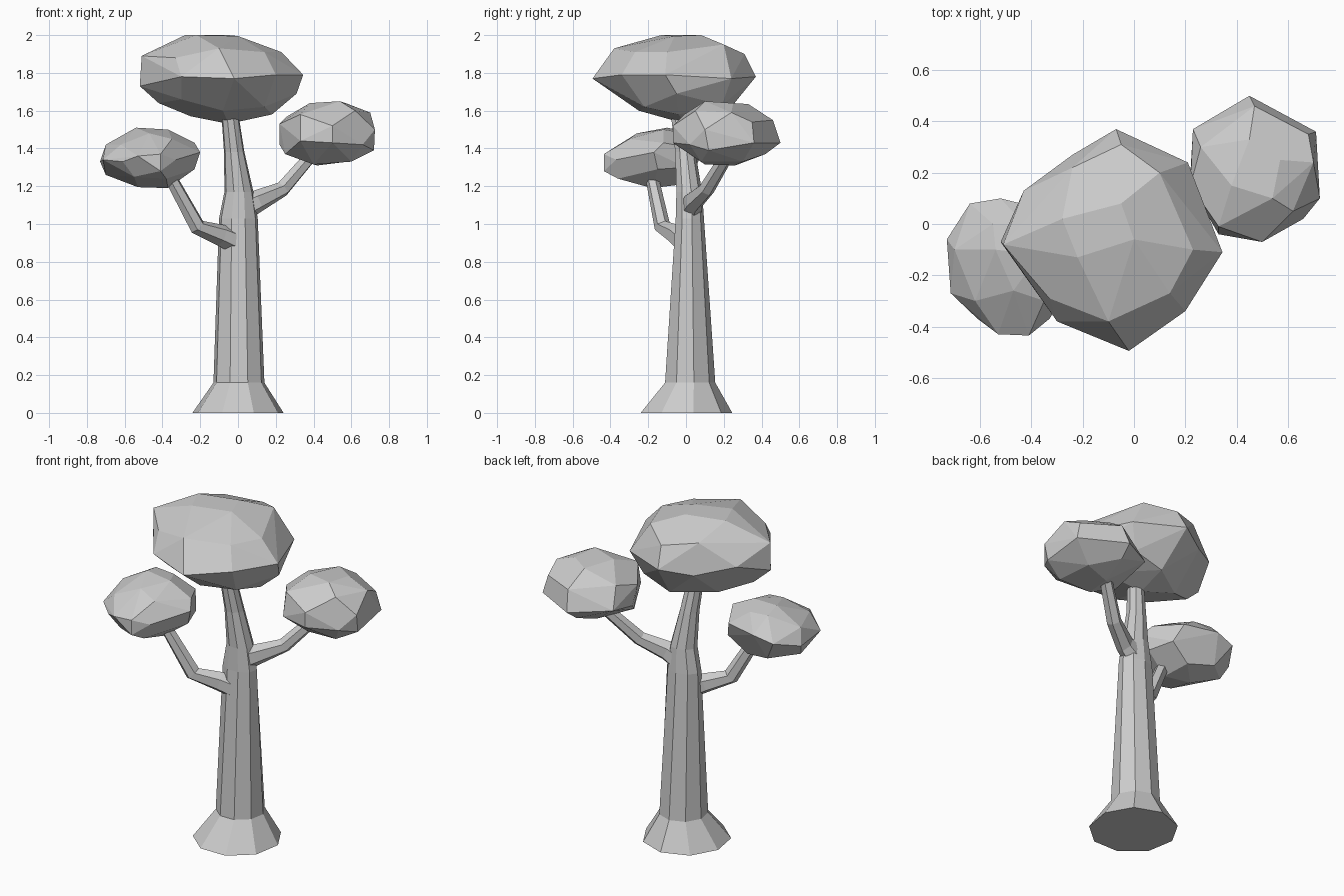
import bpy, bmesh, math
from mathutils import Vector


def finish(name, bm):
    bmesh.ops.recalc_face_normals(bm, faces=bm.faces)
    mesh = bpy.data.meshes.new(name)
    bm.to_mesh(mesh)
    bm.free()
    obj = bpy.data.objects.new(name, mesh)
    bpy.context.collection.objects.link(obj)
    return obj


def loft(name, path, radii, sides, upright=False):
    """Closed faceted tube; radii are (rx, ry) per path point."""
    bm = bmesh.new()
    pts = [Vector(p) for p in path]
    rings = []
    for i, (p, (rx, ry)) in enumerate(zip(pts, radii)):
        u, v = Vector((1, 0, 0)), Vector((0, 1, 0))
        if not upright:
            t = (pts[min(i + 1, len(pts) - 1)] - pts[max(i - 1, 0)]).normalized()
            u = t.cross(Vector((0, 0, 1))).normalized()
            v = u.cross(t)
        ring = []
        for k in range(sides):
            a = math.pi / 2 + k * math.tau / sides
            ring.append(bm.verts.new(p + u * rx * math.cos(a) + v * ry * math.sin(a)))
        rings.append(ring)
    for a, b in zip(rings, rings[1:]):
        for k in range(sides):
            n = (k + 1) % sides
            bm.faces.new((a[k], a[n], b[n], b[k]))
    bm.faces.new(rings[0])
    bm.faces.new(rings[-1])
    return finish(name, bm)


def foliage(name, points):
    """Faceted clump as the convex hull of a few corner points."""
    bm = bmesh.new()
    for p in points:
        bm.verts.new(p)
    res = bmesh.ops.convex_hull(bm, input=bm.verts)
    loose = [v for v in bm.verts if not v.link_faces]
    bmesh.ops.delete(bm, geom=loose, context='VERTS')
    bmesh.ops.dissolve_limit(bm, angle_limit=math.radians(6), verts=bm.verts, edges=bm.edges)
    return finish(name, bm)


# Trunk with flared foot, leaning slightly at the top
loft("trunk",
     [(0, -.005, 0), (.005, .018, .16), (.002, .018, 1.03), (.005, .015, 1.17),
      (-.02, -.005, 1.38), (-.045, -.04, 1.6)],
     [(.245, .25), (.137, .137), (.104, .077), (.078, .07), (.055, .055), (.045, .045)],
     9, upright=True)

# Side branches
loft("right_branch",
     [(0, .02, 1.07), (.1, .04, 1.12), (.235, .11, 1.185), (.42, .24, 1.40)],
     [(.065, .075), (.05, .06), (.042, .042), (.034, .034)], 6)
loft("left_branch",
     [(0, 0, .90), (-.09, -.05, .94), (-.215, -.125, .985), (-.37, -.185, 1.27)],
     [(.06, .065), (.052, .058), (.042, .045), (.034, .034)], 6)

# Foliage clumps
foliage("top_foliage", [
    (-.28, .02, 2), (-.05, .08, 2), (-.22, -.13, 2), (.0, -.06, 1.995),
    (-.51, -.08, 1.89), (-.33, -.29, 1.88), (-.10, -.38, 1.93), (.23, -.10, 1.91),
    (.10, .20, 1.95), (-.05, .31, 1.90), (-.24, .22, 1.93), (.14, -.27, 1.91),
    (-.02, -.495, 1.77), (.20, -.34, 1.79), (.345, -.11, 1.79), (.21, .24, 1.77),
    (-.07, .37, 1.78), (-.24, .27, 1.75), (-.43, .13, 1.80), (-.52, -.07, 1.73),
    (-.30, -.38, 1.78), (-.10, -.42, 1.77), (.31, -.05, 1.69), (.18, -.04, 1.58),
    (-.05, 0, 1.53), (-.25, .05, 1.57), (-.42, -.05, 1.64), (-.08, -.25, 1.60),
    (-.03, .20, 1.57), (.14, -.22, 1.62), (-.30, -.24, 1.66), (.15, .19, 1.63)])
foliage("right_foliage", [
    (.38, .15, 1.64), (.54, .10, 1.65), (.45, .33, 1.635), (.57, .25, 1.64),
    (.70, .24, 1.59), (.62, .05, 1.60), (.33, -.01, 1.58), (.26, .30, 1.57),
    (.22, .15, 1.53), (.47, .46, 1.55), (.68, .35, 1.54), (.725, .10, 1.50),
    (.50, -.07, 1.52), (.50, -.07, 1.43), (.33, -.04, 1.44), (.22, .20, 1.42),
    (.23, .37, 1.45), (.45, .50, 1.43), (.71, .36, 1.43), (.72, .12, 1.39),
    (.60, .08, 1.33), (.40, .10, 1.315), (.25, .14, 1.37), (.42, .26, 1.31),
    (.58, .30, 1.33), (.44, .42, 1.37), (.66, .02, 1.42)])
foliage("left_foliage", [
    (-.54, -.10, 1.51), (-.37, -.12, 1.50), (-.55, .0, 1.49), (-.43, .0, 1.48),
    (-.47, -.26, 1.48), (-.70, -.10, 1.42), (-.62, -.30, 1.42), (-.35, -.30, 1.45),
    (-.23, -.12, 1.43), (-.64, .08, 1.37), (-.52, .10, 1.40), (-.32, .05, 1.40),
    (-.73, -.06, 1.33), (-.715, -.27, 1.34), (-.61, -.37, 1.33), (-.53, -.43, 1.36),
    (-.41, -.435, 1.37), (-.41, -.435, 1.28), (-.33, -.37, 1.34), (-.20, -.17, 1.38),
    (-.23, -.15, 1.29), (-.70, -.10, 1.26), (-.53, -.15, 1.195), (-.37, -.18, 1.19),
    (-.40, -.02, 1.21), (-.56, .02, 1.24), (-.55, -.34, 1.25), (-.38, -.36, 1.24),
    (-.28, .0, 1.30)])
